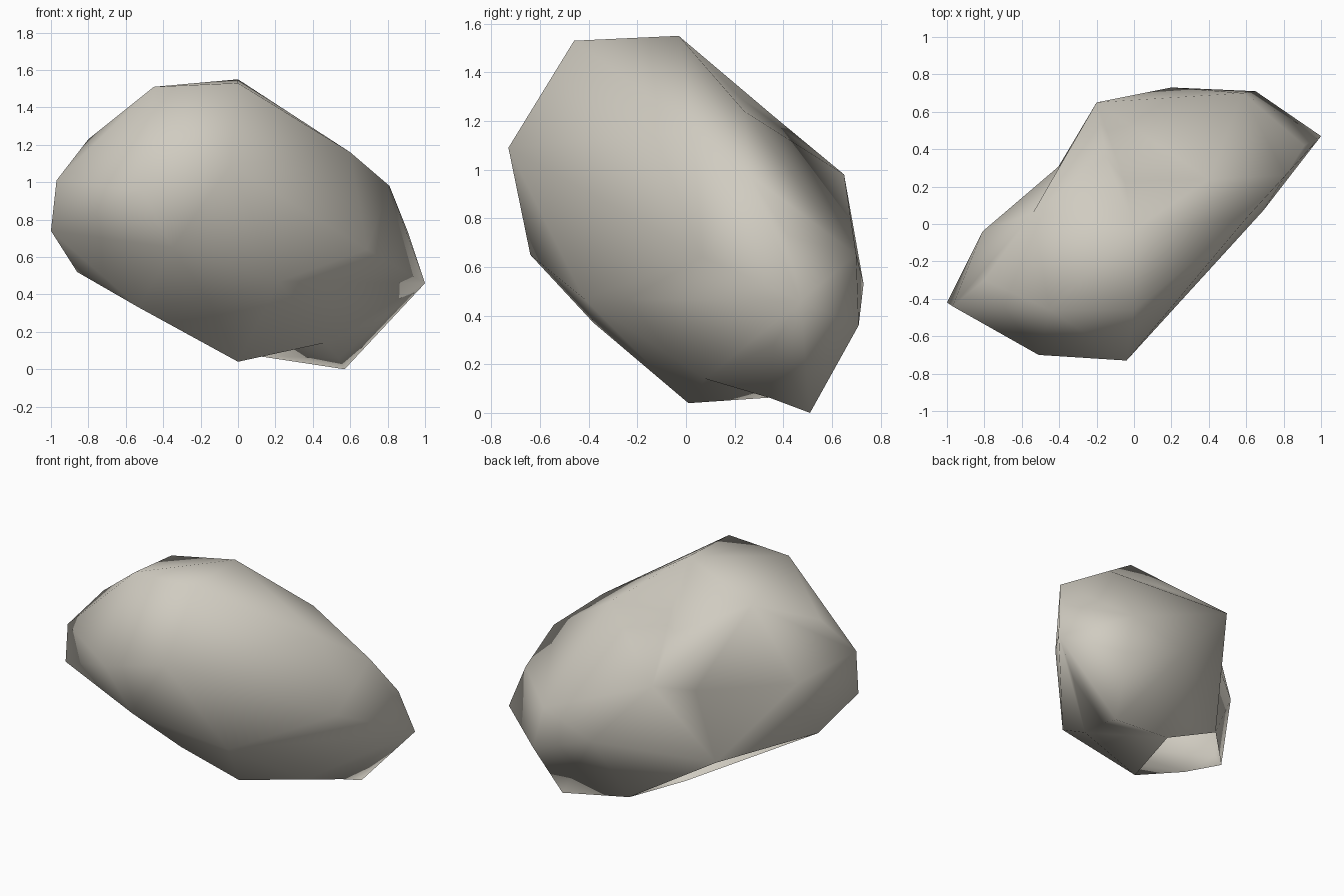
import bpy
import bmesh
from mathutils import Vector
from mathutils.geometry import intersect_point_line

default_cube = bpy.data.objects.get("Cube")
if default_cube:
    bpy.data.objects.remove(default_cube, do_unlink=True)


def stone_material(name, colour):
    material = bpy.data.materials.new(name)
    material.use_nodes = True
    material.diffuse_color = colour
    shader = next(n for n in material.node_tree.nodes if n.type == "BSDF_PRINCIPLED")
    shader.inputs["Base Color"].default_value = colour
    shader.inputs["Roughness"].default_value = 0.9
    return material


# Corners of the boulder, grouped by the side they shape
crown = [(0, -.03, 1.55), (-.45, -.46, 1.51), (0, -.46, 1.53), (-.54, .06, 1.4),
         (.4, .24, 1.24), (.6, .03, 1.16), (-.15, .36, 1.22)]
right_end = [(-1, -.42, .74), (-.97, -.44, 1.01), (-.81, -.04, .9), (-.8, -.3, 1.23)]
left_end = [(.81, .26, .98), (.91, .42, .73), (1, .47, .46), (.69, .07, .64)]
front_side = [(-.04, -.73, 1.09), (-.51, -.7, .95), (-.35, -.64, .65), (-.16, -.38, .37),
              (.4, -.23, .6), (.22, -.42, .47)]
back_side = [(-.2, .65, .98), (.2, .73, .53), (.65, .71, .36), (.58, .7, .65)]

# Rim of the underside: front and left corners, then back and right corners
keel, front_lip, side_lip = (0, .01, .04), (.46, .08, .14), (.54, .35, .06)
foot, back_lip = (.57, .51, 0), (.11, .45, .07)
rim = [keel, front_lip, side_lip, foot, back_lip,
       (-.42, .28, .38), (-.86, -.19, .52), (-.53, -.15, .33)]

# Wrap the corners in a faceted skin
bm = bmesh.new()
for corner in crown + right_end + left_end + front_side + back_side:
    bm.verts.new(corner)
rim_verts = {corner: bm.verts.new(corner) for corner in rim}
bmesh.ops.convex_hull(bm, input=bm.verts[:])

# Open the underside, then floor only its left part
rim_set = set(rim_verts.values())
underside = [f for f in bm.faces if rim_set.issuperset(f.verts)]
bmesh.ops.delete(bm, geom=underside, context="FACES_ONLY")
for first, second in ((keel, front_lip), (front_lip, side_lip), (side_lip, foot)):
    bm.faces.new([rim_verts[c] for c in (first, second, back_lip)])
bmesh.ops.delete(bm, geom=[e for e in bm.edges if not e.link_faces], context="EDGES")
bmesh.ops.delete(bm, geom=[v for v in bm.verts if not v.link_faces], context="VERTS")


def press(target):
    """Split the nearest edge and pull its new corner to the target."""
    target = Vector(target)

    def gap(edge):
        start, end = (v.co for v in edge.verts)
        along = intersect_point_line(target, start, end)[1]
        return (start.lerp(end, min(max(along, 0), 1)) - target).length

    edge = min(bm.edges, key=gap)
    split = bmesh.ops.subdivide_edges(bm, edges=[edge], cuts=1)
    for item in split["geom_inner"]:
        if isinstance(item, bmesh.types.BMVert):
            item.co = target
    bmesh.ops.triangulate(bm, faces=[f for f in bm.faces if len(f.verts) > 3])


# Hollows in the back, the crest and under the left end
for hollow in ((-.33, .37, .88), (-.05, .23, 1.29), (.79, .36, .28)):
    press(hollow)
bmesh.ops.recalc_face_normals(bm, faces=bm.faces[:])

# Smooth-shaded boulder object
mesh = bpy.data.meshes.new("boulder")
bm.to_mesh(mesh)
bm.free()
mesh.materials.append(stone_material("warm grey stone", (.63, .6, .53, 1)))
for polygon in mesh.polygons:
    polygon.use_smooth = True
boulder = bpy.data.objects.new("boulder", mesh)
bpy.context.scene.collection.objects.link(boulder)
